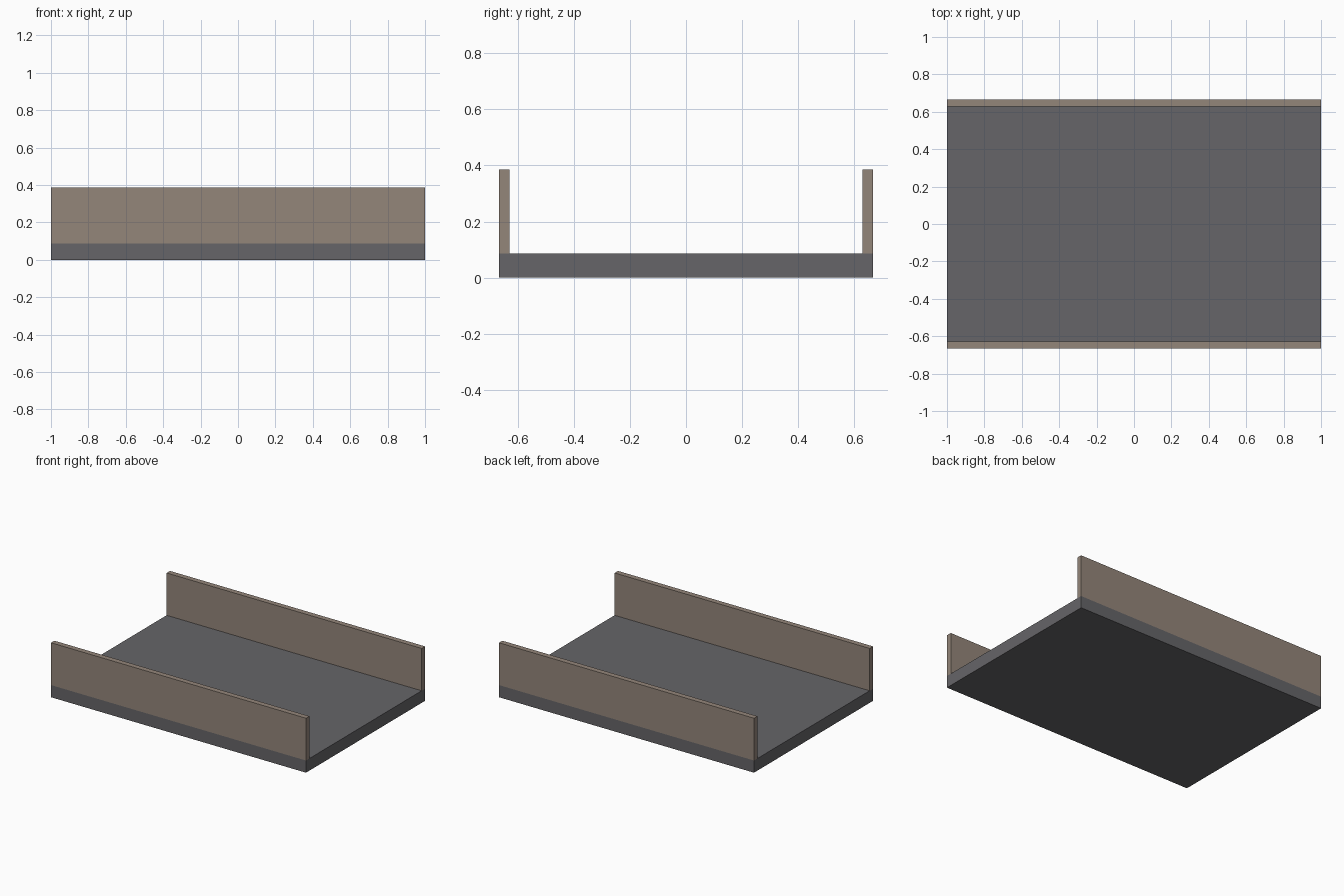
import bpy

if "Cube" in bpy.data.objects:
    bpy.data.objects.remove(bpy.data.objects["Cube"])

LENGTH, WIDTH = 2.0, 1.333
BASE_H, TOP = 0.086, 0.386
WALL_T = 0.038


def material(name, rgb):
    m = bpy.data.materials.new(name)
    m.diffuse_color = (*rgb, 1.0)
    m.use_nodes = True
    m.node_tree.nodes["Principled BSDF"].inputs["Base Color"].default_value = m.diffuse_color
    return m


def box(name, size, centre, mat):
    bpy.ops.mesh.primitive_cube_add(size=1, location=centre)
    ob = bpy.context.object
    ob.name = name
    ob.scale = size
    bpy.ops.object.transform_apply(location=False, rotation=False, scale=True)
    ob.data.materials.append(mat)
    return ob


grey = material("dark grey", (0.133, 0.130, 0.138))
taupe = material("taupe", (0.296, 0.238, 0.195))

# Base slab
box("base_slab", (LENGTH, WIDTH, BASE_H), (0, 0, BASE_H / 2), grey)

# Side walls standing on the long edges
for side, label in ((-1, "front"), (1, "back")):
    box(label + "_wall", (LENGTH, WALL_T, TOP - BASE_H),
        (0, side * (WIDTH - WALL_T) / 2, (TOP + BASE_H) / 2), taupe)
